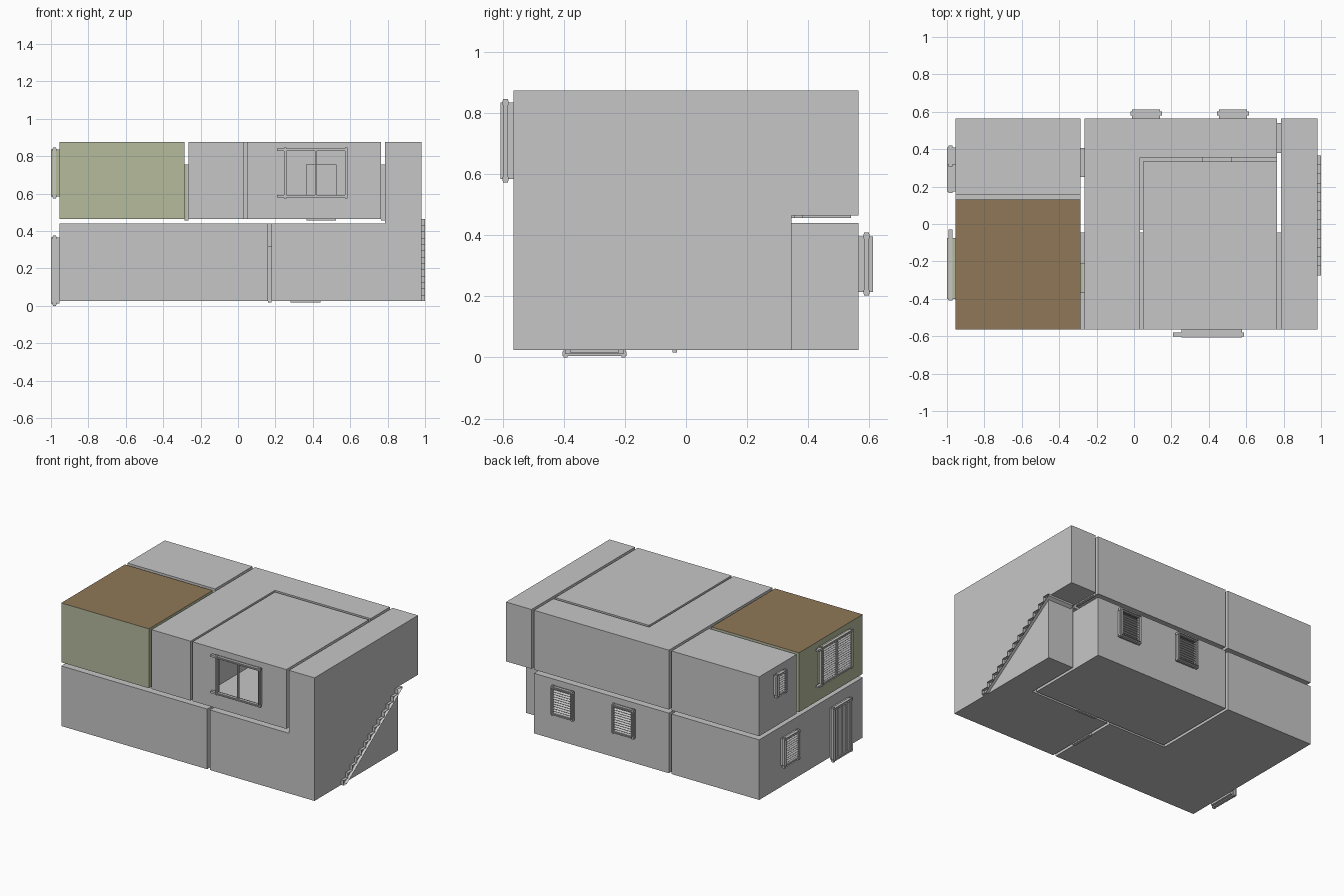
import bpy, bmesh
from mathutils import Matrix, Vector

if "Cube" in bpy.data.objects:
    bpy.data.objects.remove(bpy.data.objects["Cube"])


def material(name, rgb):
    m = bpy.data.materials.new(name)
    m.diffuse_color = (*rgb, 1)
    m.use_nodes = True
    m.node_tree.nodes["Principled BSDF"].inputs["Base Color"].default_value = m.diffuse_color
    return m


GREY = material("plain grey", (0.565, 0.565, 0.565))
GREEN = material("sage green wall", (0.464, 0.494, 0.336))
BROWN = material("wood brown", (0.276, 0.186, 0.095))


def finish(bm, name, mats):
    me = bpy.data.meshes.new(name)
    bm.to_mesh(me)
    bm.free()
    for m in mats:
        me.materials.append(m)
    ob = bpy.data.objects.new(name, me)
    bpy.context.collection.objects.link(ob)
    return ob


def inside(p, b):
    return all(b[2 * i] < p[i] < b[2 * i + 1] for i in range(3))


def room(name, boxes, openings, mats=(GREY,)):
    """Hollow shell round a union of boxes; openings are (box, axis, sign), left open at that end."""
    solids = boxes + [o[0] for o in openings]
    cuts = [sorted({round(v, 4) for b in solids for v in b[2 * i:2 * i + 2]}) for i in range(3)]
    mids = [[(a + b) / 2 for a, b in zip(c, c[1:])] for c in cuts]
    n = [len(m) for m in mids]

    def centre(c):
        return [mids[i][c[i]] for i in range(3)]

    def full(c):
        return all(0 <= c[i] < n[i] for i in range(3)) and any(inside(centre(c), b) for b in solids)

    bm = bmesh.new()
    for c in [(i, j, k) for i in range(n[0]) for j in range(n[1]) for k in range(n[2])]:
        if not full(c):
            continue
        for ax in range(3):
            for s in (-1, 1):
                d = list(c)
                d[ax] += s
                if full(d) or any(a == ax and t == s and inside(centre(c), b) for b, a, t in openings):
                    continue
                p, q = (ax + 1) % 3, (ax + 2) % 3
                vs = []
                for e, f in ((0, 0), (1, 0), (1, 1), (0, 1)):
                    co = [0, 0, 0]
                    co[ax] = cuts[ax][c[ax] + (s > 0)]
                    co[p], co[q] = cuts[p][c[p] + e], cuts[q][c[q] + f]
                    vs.append(bm.verts.new(co))
                face = bm.faces.new(vs if s > 0 else vs[::-1])
                # ceiling and floor of the room itself take the second colour
                if len(mats) > 1 and ax == 2 and any(inside(centre(c), b) for b in boxes):
                    face.material_index = 1
    bmesh.ops.remove_doubles(bm, verts=bm.verts, dist=1e-4)
    bmesh.ops.dissolve_limit(bm, angle_limit=0.01, verts=bm.verts, edges=bm.edges, delimit={'MATERIAL'})
    return finish(bm, name, mats)


def frame(name, normal, plane, u0, u1, z0, z1, style, side=0.01):
    """Window or door frame; local axes are right (seen from outside), outward, up."""
    nrm = Vector(normal)
    right = Vector((0, 0, 1)).cross(nrm)
    M = Matrix((right, nrm, (0, 0, 1))).transposed().to_4x4()
    M.translation = nrm * plane
    sgn = right.x + right.y
    u0, u1 = sorted((u0 * sgn, u1 * sgn))
    bm = bmesh.new()

    def bar(a, b, c, d, e, f, tilt=0):
        mat = Matrix.Translation(((a + b) / 2, (c + d) / 2, (e + f) / 2)) @ Matrix.Rotation(tilt, 4, 'X') \
            @ Matrix.Diagonal((b - a, d - c, f - e, 1))
        bmesh.ops.create_cube(bm, size=1, matrix=mat)

    w = 0.007
    for u in (u0, u1):
        bar(u - w, u + w, 0.018, 0.034, z0 - 0.012, z1 + 0.012)
    for z in (z0, z1):
        bar(u0 - side, u1 + 0.01, 0.016, 0.036, z - w, z + w)
    panes = [(u0, u1)]
    if style in ("double", "glazed"):
        mid = (u0 + u1) / 2
        t = 0.004 if style == "glazed" else 0.01
        bar(mid - t, mid + t, 0.02, 0.032, z0, z1)
        panes = [(u0, mid), (mid, u1)]
    if style in ("louvre", "double"):
        count = round((z1 - z0) / 0.016)
        for a, b in panes:
            for i in range(count):
                z = z0 + (z1 - z0) * (i + 0.5) / count
                bar(a + 0.004, b - 0.004, 0.019, 0.033, z - 0.0015, z + 0.0015, -0.75)
    if style == "planks":
        k = 4
        step = (u1 - u0) / k
        for i in range(k):
            bar(u0 + i * step + 0.003, u0 + (i + 1) * step - 0.003, 0.02, 0.028, z0, z1)
        for z in (z0 + 0.05, z1 - 0.05):
            bar(u0, u1, 0.016, 0.02, z - 0.012, z + 0.012)
    bmesh.ops.transform(bm, matrix=M, verts=bm.verts)
    bmesh.ops.recalc_face_normals(bm, faces=bm.faces)
    return finish(bm, name, (GREY,))


# floor and ceiling heights, outer wall planes
L0, L1, U0, U1 = 0.025, 0.44, 0.465, 0.875
W, E, S, N = -0.955, 0.98, -0.565, 0.565
DZ_L, DZ_U = (0.017, 0.32), (0.457, 0.755)


def door_x(x0, x1, y0, y1, z, s):
    return ((x0, x1, y0, y1, *z), 0, s)


def door_y(x0, x1, y0, y1, z, s):
    return ((x0, x1, y0, y1, *z), 1, s)


def west(y0, y1, z0, z1):
    return ((-1.0, W, y0, y1, z0, z1), 0, -1)


# ground floor rooms
room("left_ground_room",
     [(W, 0.16, S, -0.045, L0, L1), (W, -0.285, S, N, L0, L1)],
     [west(-0.395, -0.205, 0.012, 0.365), west(0.175, 0.33, 0.175, 0.36),
      door_x(0.16, 0.17, -0.38, -0.22, DZ_L, 1)])
room("back_ground_room",
     [(-0.265, 0.765, -0.03, N, L0, L1)],
     [((x, x + 0.15, N, 0.613, 0.215, 0.397), 1, 1) for x in (-0.01, 0.455)]
     + [door_y(0.28, 0.44, -0.0375, -0.03, DZ_L, -1)])
room("stair_hall",
     [(0.18, E, S, -0.045, L0, L1), (0.785, E, S, 0.345, L0, U1), (0.785, E, S, N, U0, U1)],
     [door_x(0.17, 0.18, -0.38, -0.22, DZ_L, -1), door_y(0.28, 0.44, -0.045, -0.0375, DZ_L, 1),
      door_x(0.775, 0.785, 0.38, 0.54, DZ_U, -1)])

# upper floor rooms
room("green_bedroom",
     [(W, -0.285, S, 0.13, U0, U1)],
     [west(-0.40, -0.075, 0.585, 0.835), door_x(-0.285, -0.275, -0.37, -0.21, DZ_U, 1)],
     (GREEN, BROWN))
room("small_upper_room",
     [(W, -0.285, 0.157, N, U0, U1)],
     [west(0.318, 0.41, 0.69, 0.83), door_x(-0.285, -0.275, 0.25, 0.405, DZ_U, 1)])
room("upper_corridor",
     [(-0.265, 0.033, S, N, U0, U1), (-0.265, 0.765, 0.355, N, U0, U1)],
     [door_x(-0.275, -0.265, -0.37, -0.21, DZ_U, -1), door_x(-0.275, -0.265, 0.25, 0.405, DZ_U, -1),
      door_x(0.765, 0.775, 0.38, 0.54, DZ_U, 1), door_y(0.365, 0.525, 0.345, 0.355, DZ_U, -1)])
room("front_upper_room",
     [(0.048, 0.765, S, 0.335, U0, U1)],
     [((0.253, 0.578, -0.608, S, 0.585, 0.835), 1, -1),
      door_y(0.365, 0.525, 0.335, 0.345, DZ_U, 1)])

# window frames and shutters
frame("front_window", (0, -1, 0), -S, 0.253, 0.578, 0.585, 0.835, "glazed", 0.045)
frame("green_room_shutters", (-1, 0, 0), -W, -0.40, -0.075, 0.585, 0.835, "double", 0.045)
frame("small_room_shutter", (-1, 0, 0), -W, 0.318, 0.41, 0.69, 0.83, "louvre")
frame("lower_left_shutter", (-1, 0, 0), -W, 0.175, 0.33, 0.175, 0.36, "louvre")
for i, x in enumerate((-0.01, 0.455)):
    frame(f"back_shutter_{i + 1}", (0, 1, 0), N, x, x + 0.15, 0.215, 0.397, "louvre")
# plank entrance door
frame("entrance_door", (-1, 0, 0), -W, -0.395, -0.205, 0.012, 0.365, "planks")

# staircase: thin stepped ribbon with a sloping underside, open at the sides
steps, y0, y1, x0, x1 = 13, -0.275, 0.365, 0.8, 1.0
path = [(y0, L0)]
for i in range(steps):
    z = L0 + (U0 - L0) * (i + 1) / steps
    path += [(y0 + (y1 - y0) * i / steps, z), (y0 + (y1 - y0) * (i + 1) / steps, z)]
path += [(y1, U0 - 0.012), (y0 + 0.035, L0), (y0, L0)]
bm = bmesh.new()
for (ya, za), (yb, zb) in zip(path, path[1:]):
    bm.faces.new([bm.verts.new(p) for p in ((x0, ya, za), (x1, ya, za), (x1, yb, zb), (x0, yb, zb))])
bmesh.ops.remove_doubles(bm, verts=bm.verts, dist=1e-4)
finish(bm, "staircase", (GREY,))

# stand the lowest frame edge on the ground
bpy.context.view_layer.update()
low = min((o.matrix_world @ v.co).z for o in bpy.data.objects for v in o.data.vertices)
for o in bpy.data.objects:
    o.location.z -= low
